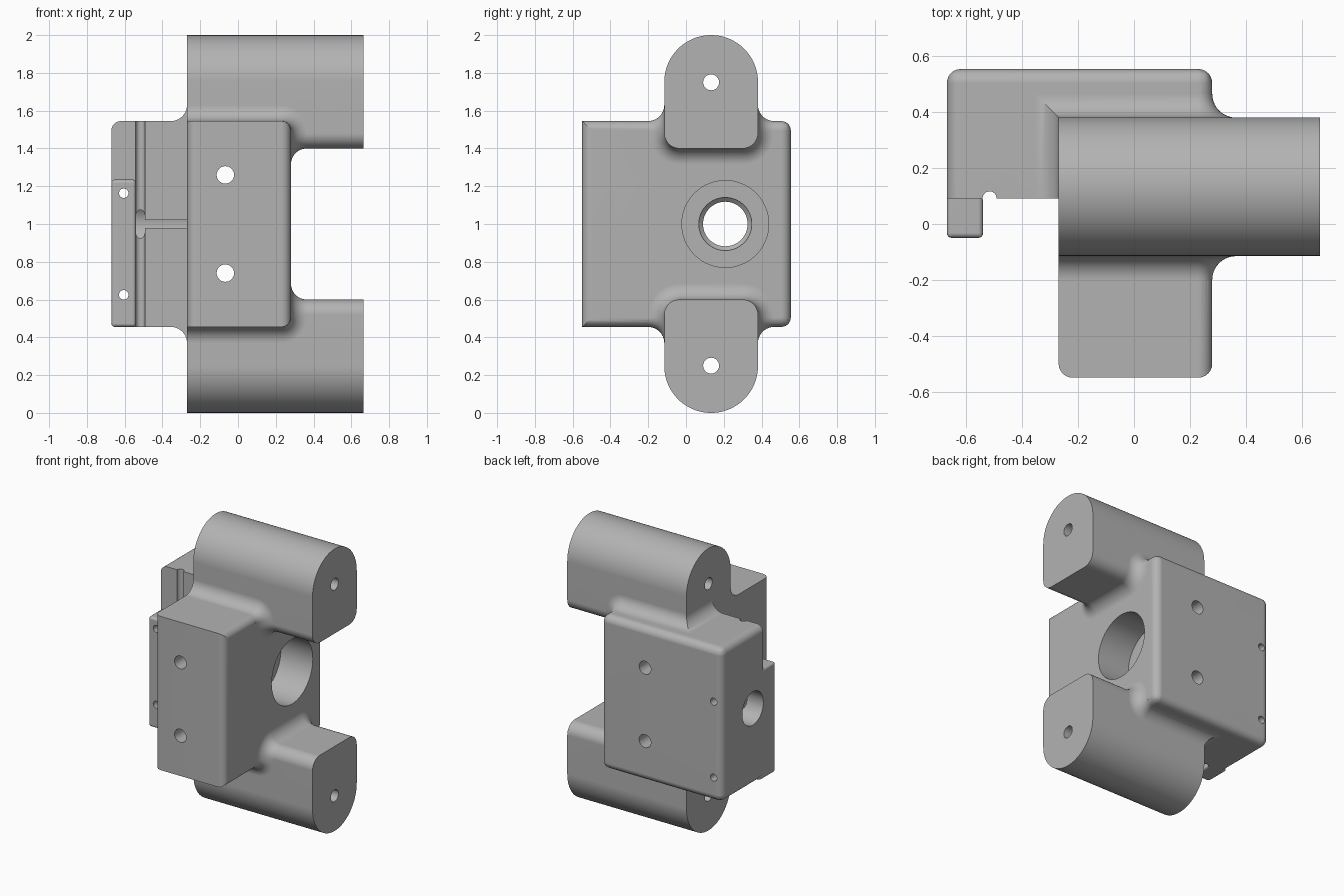
import bpy, bmesh
from math import sin, cos, pi, radians
from mathutils import Vector, Matrix

cube = bpy.data.objects.get("Cube")
if cube:
    bpy.data.objects.remove(cube, do_unlink=True)

grey = bpy.data.materials.new("machined grey")
grey.use_nodes = True
COLOUR = (0.45, 0.45, 0.45, 1)
grey.diffuse_color = COLOUR
grey.node_tree.nodes["Principled BSDF"].inputs["Base Color"].default_value = COLOUR

LEFT, INNER, RIGHT, TIP = -0.67, -0.27, 0.28, 0.665   # x planes
FRONT, WING, BACK = -0.55, 0.092, 0.555               # y planes
LOW, HIGH, MID = 0.455, 1.545, 1.0                    # z planes
ARM_Y, ARM_R, ARM_Z, ARM_LOW = 0.133, 0.248, 1.752, 1.4
ROUND, FILLET = 0.05, 0.085


def to_object(bm, name):
    bmesh.ops.recalc_face_normals(bm, faces=bm.faces)
    mesh = bpy.data.meshes.new(name)
    bm.to_mesh(mesh)
    bm.free()
    mesh.materials.append(grey)
    ob = bpy.data.objects.new(name, mesh)
    bpy.context.collection.objects.link(ob)
    return ob


def loft(bm, rings):
    """Skin closed rings of points and cap both ends."""
    rows = [[bm.verts.new(p) for p in ring] for ring in rings]
    n = len(rows[0])
    for a, b in zip(rows, rows[1:]):
        for i in range(n):
            j = (i + 1) % n
            bm.faces.new((a[i], a[j], b[j], b[i]))
    bm.faces.new(rows[0])
    bm.faces.new(rows[-1])


def arc(cx, cy, r, start, end, steps):
    angles = [radians(start + (end - start) * i / steps) for i in range(steps + 1)]
    return [(cx + r * cos(t), cy + r * sin(t)) for t in angles]


def lathe(name, profile, axis, centre, steps=48):
    """Round solid along x, y or z from (distance, radius) pairs."""
    spin = {"X": Matrix.Rotation(pi / 2, 4, "Y"),
            "Y": Matrix.Rotation(-pi / 2, 4, "X"),
            "Z": Matrix.Identity(4)}[axis]
    bm = bmesh.new()
    loft(bm, [[spin @ Vector((x, y, d)) for x, y in arc(0, 0, r, 0, 360 - 360 / steps, steps - 1)]
              for d, r in profile])
    bmesh.ops.translate(bm, verts=bm.verts, vec=centre)
    return to_object(bm, name)


def combine(target, other, operation):
    mod = target.modifiers.new("combine", "BOOLEAN")
    mod.operation, mod.object, mod.solver = operation, other, "EXACT"
    mesh = bpy.data.meshes.new_from_object(
        target.evaluated_get(bpy.context.evaluated_depsgraph_get()))
    target.modifiers.clear()
    target.data = mesh
    bpy.data.objects.remove(other, do_unlink=True)


def make_block():
    """L-shaped block with rounded outer edges."""
    outline = [(INNER, FRONT), (RIGHT, FRONT), (RIGHT, BACK),
               (LEFT, BACK), (LEFT, WING), (INNER, WING)]
    bm = bmesh.new()
    loft(bm, [[(x, y, z) for x, y in outline] for z in (LOW, HIGH)])

    def on(edge, axis, value):
        return all(abs(v.co[axis] - value) < 1e-4 for v in edge.verts)

    def rounded(e):
        upright = abs(e.verts[0].co.z - e.verts[1].co.z) > 0.1
        if upright:
            return on(e, 1, FRONT) or on(e, 1, BACK)
        return on(e, 0, RIGHT) or on(e, 0, LEFT) or on(e, 1, BACK)

    bmesh.ops.bevel(bm, geom=[e for e in bm.edges if rounded(e)], offset=ROUND,
                    segments=6, profile=0.5, affect="EDGES", clamp_overlap=True)
    return to_object(bm, "bracket_body")


def make_arm(flip):
    """Barrel arm: half-round outside, softly cornered flat inside."""
    c = 0.08
    y0, y1 = ARM_Y - ARM_R, ARM_Y + ARM_R
    section = (arc(ARM_Y, ARM_Z, ARM_R, 0, 180, 40)
               + arc(y0 + c, ARM_LOW + c, c, 180, 270, 8)
               + arc(y1 - c, ARM_LOW + c, c, 270, 360, 8))
    bm = bmesh.new()
    loft(bm, [[(x, y, z) for y, z in section] for x in (INNER, TIP)])
    bmesh.ops.transform(bm, matrix=flip, verts=bm.verts)
    return to_object(bm, "barrel_arm")


def make_fillet(flip):
    """Concave blend swept along the seam of arm and block."""
    c = 0.08
    y0, y1 = ARM_Y - ARM_R, ARM_Y + ARM_R
    up, right = Vector((0, 0, 1)), Vector((1, 0, 0))
    path = []                                     # (point, block normal, arm normal)

    def side(y, n):
        part = [(Vector((x, y, z)), Vector((x - RIGHT + ROUND, 0, z - HIGH + ROUND)) / ROUND, n)
                for x, z in arc(RIGHT - ROUND, HIGH - ROUND, ROUND, 90, 0, 8)]
        return part

    def corner(cy, start, end):
        cz = ARM_LOW + c
        return [(Vector((RIGHT, y, z)), right, Vector((0, y - cy, z - cz)) / c)
                for y, z in arc(cy, cz, c, start, end, 8)]

    front, back = Vector((0, -1, 0)), Vector((0, 1, 0))
    path.append((Vector((INNER, y0, HIGH)), up, front))
    path += side(y0, front)
    path += corner(y0 + c, 180, 270)
    path += corner(y1 - c, 270, 360)
    path += side(y1, back)[::-1]
    path.append((Vector((INNER, y1, HIGH)), up, Vector((-1, 1, 0))))
    path.append((Vector((INNER, WING, HIGH)), up, Vector((-1, 0, 0))))

    rings = []
    for p, a, b in path:
        curve = [p + FILLET * ((1 - sin(t)) * a + (1 - cos(t)) * b)
                 for t in [pi / 2 * i / 10 for i in range(11)]]
        inset = 0.02
        # The open end stays flush with the inner face of the arm
        rings.append([p - inset * (a + b), p + FILLET * a - inset * b] + curve
                     + [p + FILLET * b - inset * a])
    bm = bmesh.new()
    loft(bm, rings)
    bmesh.ops.transform(bm, matrix=flip, verts=bm.verts)
    return to_object(bm, "arm_fillet")


def make_lip():
    """Low clamping lip on the front of the side wing."""
    bm = bmesh.new()
    loft(bm, [[(x, y, z) for x, y in ((LEFT, -0.05), (-0.54, -0.05), (-0.54, 0.13), (LEFT, 0.13))]
              for z in (LOW, 1.235)])
    bmesh.ops.bevel(bm, geom=bm.edges[:], offset=0.018, segments=4, profile=0.5, affect="EDGES")
    return to_object(bm, "clamp_lip")


# Solid parts
body = make_block()
mirror = Matrix.Translation((0, 0, 2 * MID)) @ Matrix.Scale(-1, 4, (0, 0, 1))
for flip in (Matrix.Identity(4), mirror):
    combine(body, make_arm(flip), "UNION")
    combine(body, make_fillet(flip), "UNION")
combine(body, make_lip(), "UNION")

# Stepped main bore, opening wide on the right-hand face
bore = [(-0.8, 0.118), (-0.02, 0.118), (0.0, 0.14), (0.03, 0.14), (0.03, 0.23), (0.5, 0.23)]
cutters = [lathe("main_bore", bore, "X", (0, 0.208, MID), 64)]
# Relief groove beside the lip
cutters.append(lathe("relief_groove", [(0, 0.025), (2, 0.025)], "Z", (-0.517, WING, 0), 24))
# Bolt holes, screw holes and pin holes
for z in (0.74, 1.26):
    cutters.append(lathe("bolt_hole", [(-1, 0.046), (1, 0.046)], "Y", (-0.067, 0, z)))
for z in (0.625, 1.163):
    cutters.append(lathe("screw_hole", [(-1, 0.025), (1, 0.025)], "Y", (-0.605, 0, z), 24))
for z in (0.25, 1.75):
    cutters.append(lathe("pin_hole", [(-1, 0.042), (1, 0.042)], "X", (0, ARM_Y, z)))
for cutter in cutters:
    combine(body, cutter, "DIFFERENCE")

# Smooth rounds, crisp edges
bpy.ops.object.select_all(action="DESELECT")
body.select_set(True)
bpy.context.view_layer.objects.active = body
bpy.ops.object.shade_smooth_by_angle(angle=radians(25))
weighted = body.modifiers.new("even shading", "WEIGHTED_NORMAL")
weighted.keep_sharp = True
